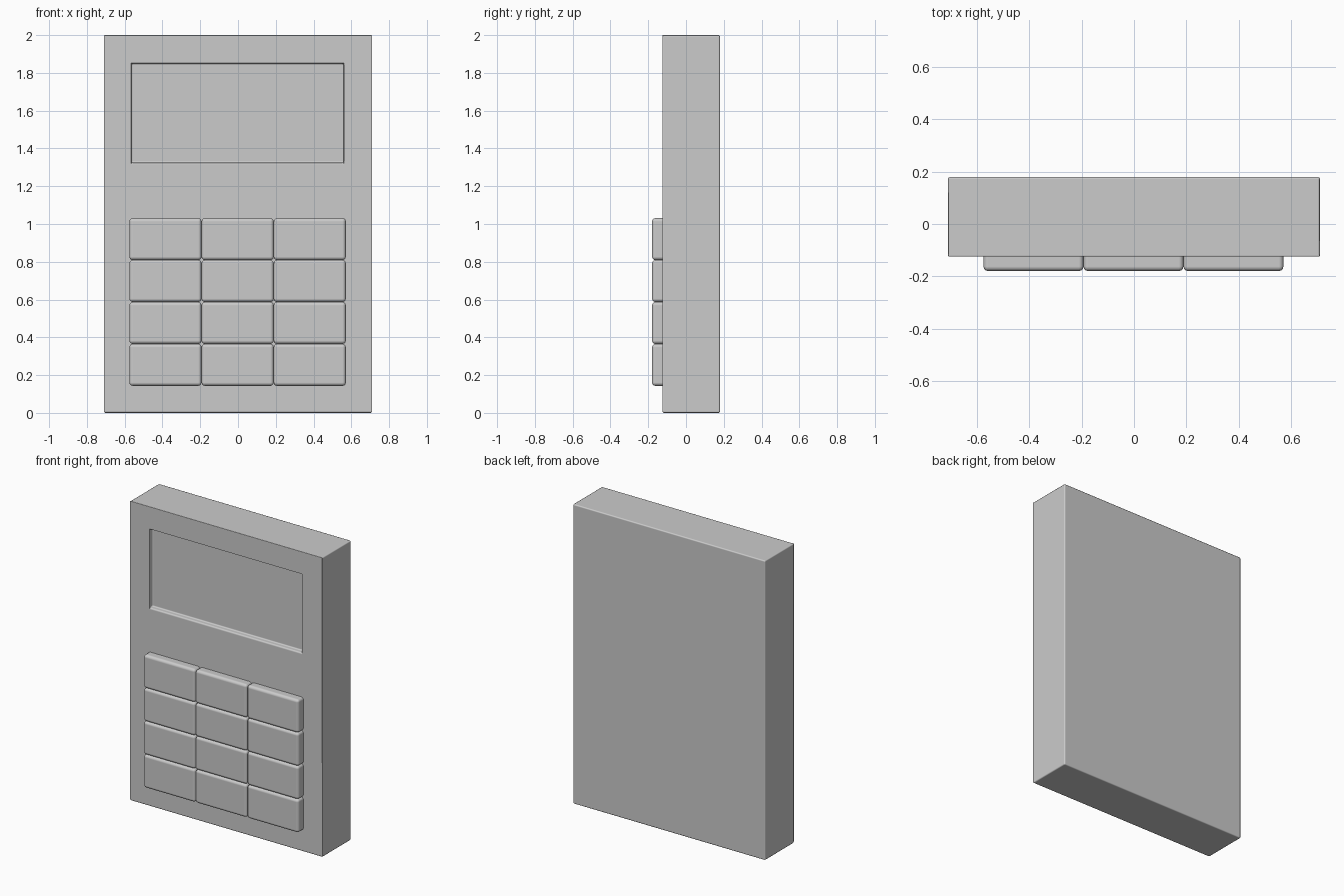
import bpy
import bmesh
import math
from mathutils import Matrix, Vector

cube = bpy.data.objects.get("Cube")
if cube:
    bpy.data.objects.remove(cube, do_unlink=True)

# Single matte grey
grey = bpy.data.materials.new("grey_plastic")
grey.use_nodes = True
colour = (0.6, 0.6, 0.6, 1)
grey.diffuse_color = colour
grey.node_tree.nodes["Principled BSDF"].inputs["Base Color"].default_value = colour


def box_mesh(lo, hi):
    lo, hi = Vector(lo), Vector(hi)
    bm = bmesh.new()
    bmesh.ops.create_cube(bm, size=1, matrix=Matrix.Translation((lo + hi) / 2)
                          @ Matrix.Diagonal((*(hi - lo), 1)))
    return bm


def finish(bm, name, width, segments):
    mesh = bpy.data.meshes.new(name)
    bm.to_mesh(mesh)
    bm.free()
    obj = bpy.data.objects.new(name, mesh)
    bpy.context.collection.objects.link(obj)
    mesh.materials.append(grey)
    for face in mesh.polygons:
        face.use_smooth = True
    bevel = obj.modifiers.new("rounded_edges", 'BEVEL')
    bevel.width = width
    bevel.segments = segments
    bevel.limit_method = 'ANGLE'
    bevel.angle_limit = math.radians(30)
    bevel.harden_normals = True
    return obj


# Case with a recessed display window in the front
FRONT = -0.125
body = box_mesh((-0.71, FRONT, 0), (0.71, 0.18, 2))
window = min(body.faces, key=lambda f: f.calc_center_median().y)
bmesh.ops.inset_region(body, faces=[window], thickness=0.1)
for v in window.verts:
    v.co.x = 0.56 if v.co.x > 0 else -0.565
    v.co.z = 1.85 if v.co.z > 1 else 1.325
floor = bmesh.ops.extrude_discrete_faces(body, faces=[window])["faces"][0]
for v in floor.verts:
    v.co.y += 0.03
finish(body, "case", 0.008, 2)

# Keypad: four rows of three touching keys
KEY_W, KEY_H = 0.382, 0.222
for row in range(4):
    for col in range(3):
        x = -0.575 + col * KEY_W
        z = 0.143 + row * KEY_H
        key = box_mesh((x, -0.18, z), (x + KEY_W, FRONT + 0.03, z + KEY_H))
        finish(key, f"key_{row + 1}_{col + 1}", 0.018, 3)
